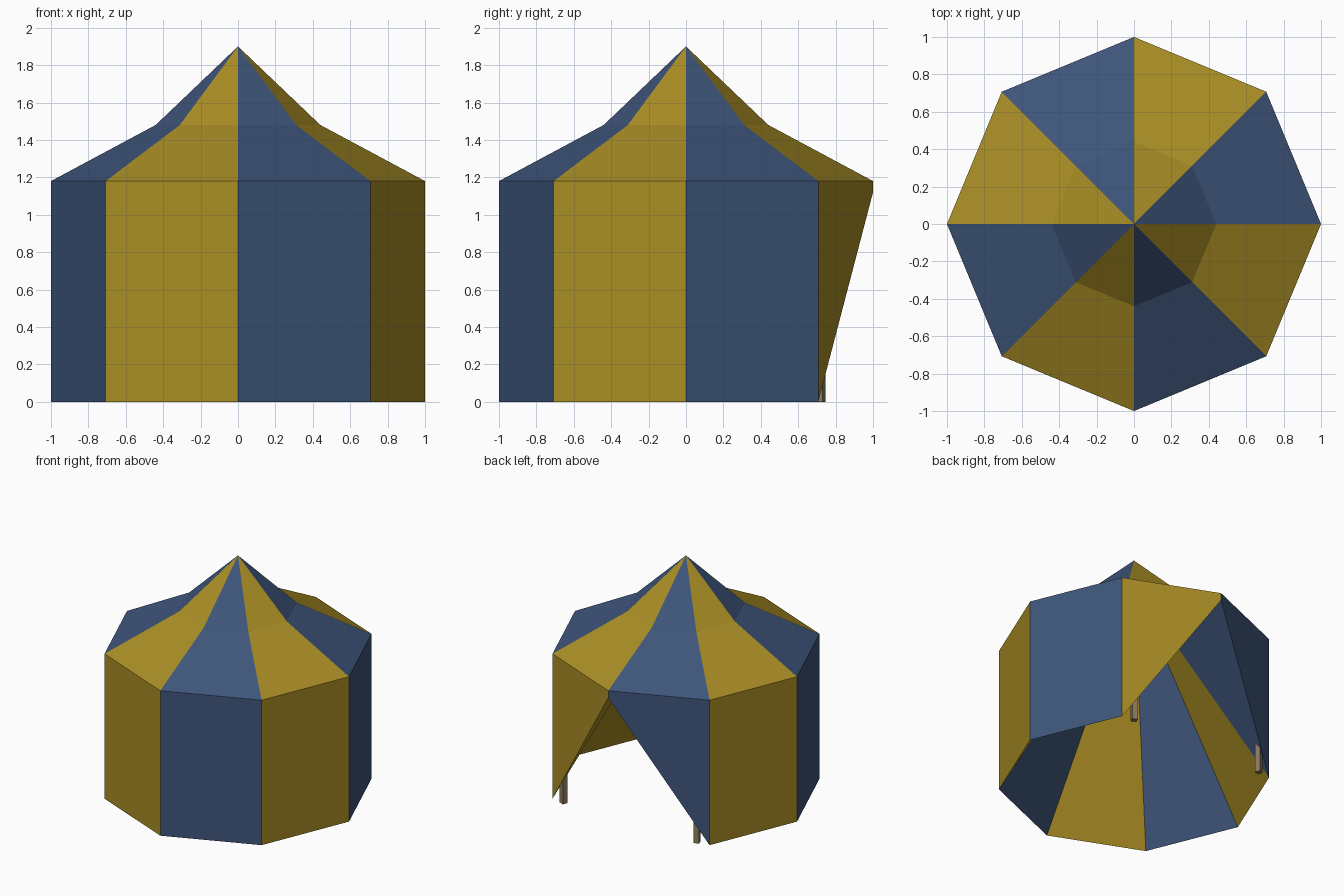
import bpy, bmesh, math
from mathutils import Matrix

if "Cube" in bpy.data.objects:
    bpy.data.objects.remove(bpy.data.objects["Cube"])

SIDES = 8
EAVE_Z = 1.18
DOOR = 2            # corner (at +y) where the canvas is lifted for the doorway
DOOR_Z = 1.12


def material(name, rgb):
    m = bpy.data.materials.new(name)
    m.diffuse_color = (*rgb, 1)
    m.use_nodes = True
    m.node_tree.nodes["Principled BSDF"].inputs["Base Color"].default_value = m.diffuse_color
    return m


blue = material("blue canvas", (0.048, 0.091, 0.195))
yellow = material("yellow canvas", (0.402, 0.271, 0.0185))
wood = material("wood", (0.27, 0.20, 0.125))


def corner(k, r, z):
    a = math.tau * k / SIDES
    return (r * math.cos(a), r * math.sin(a), z)


def hem(k):
    # lower edge of the canvas, raised at the doorway
    return corner(k, 1, DOOR_Z if k % SIDES == DOOR else 0)


def make_object(name, bm, mats):
    me = bpy.data.meshes.new(name)
    bm.to_mesh(me)
    bm.free()
    for m in mats:
        me.materials.append(m)
    ob = bpy.data.objects.new(name, me)
    bpy.context.collection.objects.link(ob)
    return ob


def striped(name, panel):
    # panel(k) gives the polygons of the k-th side; colours alternate
    bm = bmesh.new()
    for k in range(SIDES):
        for poly in panel(k):
            f = bm.faces.new([bm.verts.new(p) for p in poly])
            f.material_index = k % 2
    bmesh.ops.remove_doubles(bm, verts=bm.verts, dist=1e-4)
    return make_object(name, bm, [blue, yellow])


# Walls, with two slanted flaps around the doorway
striped("walls", lambda k: [[hem(k), hem(k + 1),
                             corner(k + 1, 1, EAVE_Z), corner(k, 1, EAVE_Z)]])

# Roof with a shallow skirt and a steep peak
MID_R, MID_Z, PEAK = 0.44, 1.48, (0, 0, 1.9)
striped("roof", lambda k: [
    [corner(k, 1, EAVE_Z), corner(k + 1, 1, EAVE_Z),
     corner(k + 1, MID_R, MID_Z), corner(k, MID_R, MID_Z)],
    [corner(k, MID_R, MID_Z), corner(k + 1, MID_R, MID_Z), PEAK]])

# Inner lining running from the hem up to a point under the peak
striped("lining", lambda k: [[hem(k + 1), hem(k), (0, 0, 1.69)]])

# Door posts just inside the flaps
POST_H = 1.1
for side, label in ((1, "right"), (-1, "left")):
    bm = bmesh.new()
    bmesh.ops.create_cube(bm, size=1, matrix=(
        Matrix.Translation((0.6 * side, 0.717, POST_H / 2))
        @ Matrix.Rotation(math.radians(-22.5 * side), 4, 'Z')
        @ Matrix.Diagonal((0.043, 0.043, POST_H, 1))))
    make_object(label + "_door_post", bm, [wood])
